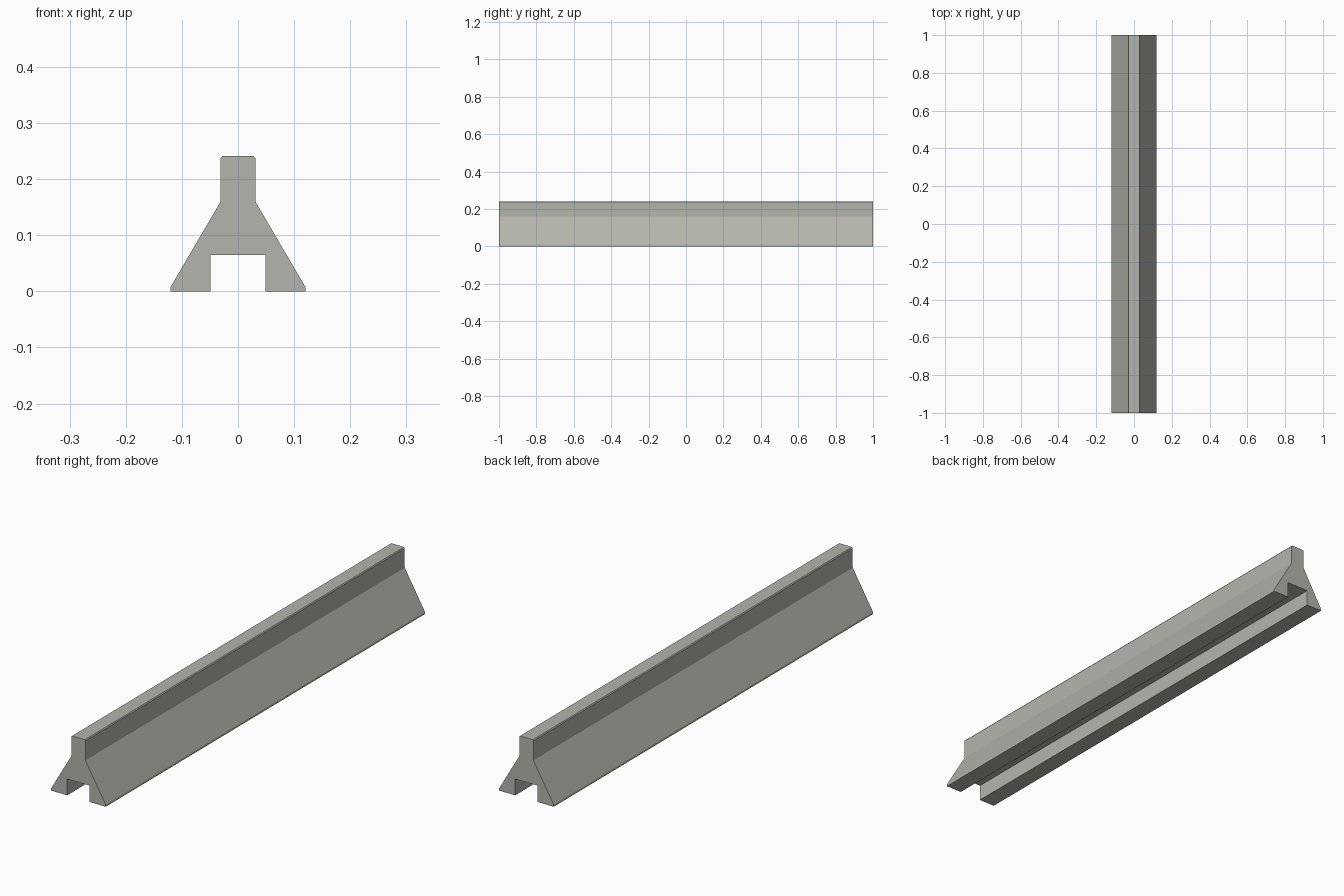
import bpy
import bmesh

cube = bpy.data.objects.get("Cube")
if cube:
    bpy.data.objects.remove(cube, do_unlink=True)

LENGTH = 2.0

# Concrete colour
concrete = bpy.data.materials.new("concrete_grey")
concrete.use_nodes = True
colour = (0.46, 0.46, 0.42, 1.0)
concrete.diffuse_color = colour
concrete.node_tree.nodes["Principled BSDF"].inputs["Base Color"].default_value = colour

# Half cross-section, from the notch under the base up to the crown
half = [(0.049, 0.065), (0.049, 0.0), (0.12, 0.0), (0.12, 0.008),
        (0.031, 0.16), (0.031, 0.237), (0.028, 0.241)]
outline = half + [(-x, z) for x, z in reversed(half)]

# Barrier: mirrored outline extruded along its length
bm = bmesh.new()
end = bm.faces.new([bm.verts.new((x, -LENGTH / 2, z)) for x, z in outline])
extruded = bmesh.ops.extrude_face_region(bm, geom=[end], use_keep_orig=True)
moved = [v for v in extruded["geom"] if isinstance(v, bmesh.types.BMVert)]
bmesh.ops.translate(bm, verts=moved, vec=(0, LENGTH, 0))
bmesh.ops.recalc_face_normals(bm, faces=bm.faces)

mesh = bpy.data.meshes.new("road_barrier")
bm.to_mesh(mesh)
bm.free()
mesh.materials.append(concrete)
barrier = bpy.data.objects.new("road_barrier", mesh)
bpy.context.collection.objects.link(barrier)
